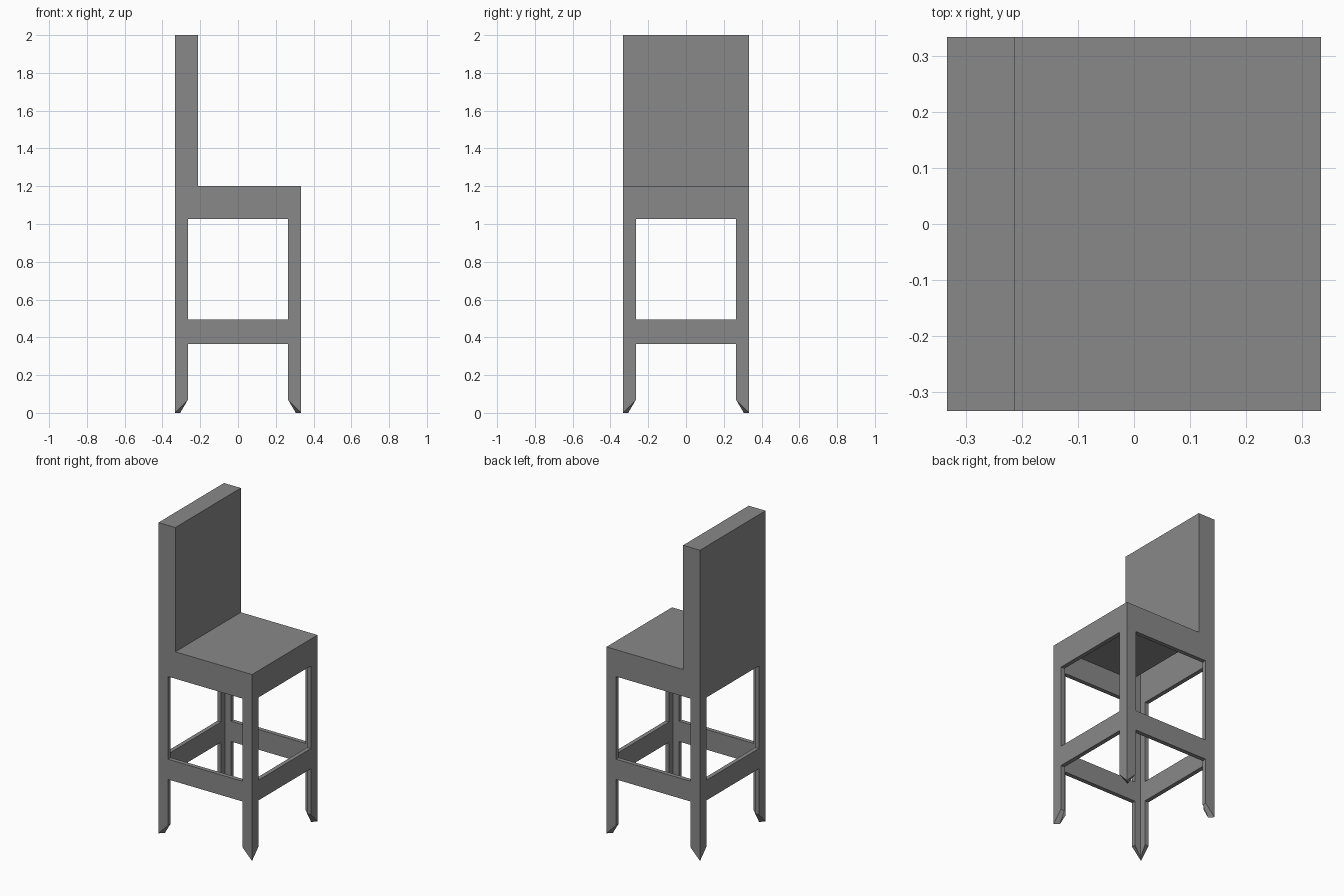
import bpy, bmesh
from math import radians
from mathutils import Matrix, Vector

if "Cube" in bpy.data.objects:
    bpy.data.objects.remove(bpy.data.objects["Cube"])

H, I, T = 0.333, 0.265, 0.027     # half width, opening half width, panel thickness
B = -0.213                        # x of the backrest's front face
SEAT, TOP = 1.2, 2.0

bm = bmesh.new()


def face(points, turn=0):
    rot = Matrix.Rotation(radians(turn), 4, 'Z')
    bm.faces.new([bm.verts.new(rot @ Vector(p)) for p in points])


def panel(outline, turn):
    """A face given as (u, z) points on the front side, turned about z."""
    face([(u, -H, z) for u, z in outline], turn)


# Outer skin: the four sides with legs, rails and aprons
for turn in (0, 90, 180, 270):
    for s in (-1, 1):
        a, b = s * I, s * H
        panel([(a, 0.07), (b, 0), (b, 0.365), (a, 0.365)], turn)            # tapered foot
        panel([(a, 0.365), (b, 0.365), (b, 0.495), (a, 0.495)], turn)       # rail end
        panel([(a, 0.495), (b, 0.495), (b, 1.027), (a, 1.027)], turn)       # upper leg
    panel([(-I, 0.365), (I, 0.365), (I, 0.495), (-I, 0.495)], turn)         # rail
    joint = {0: [(B, SEAT)], 180: [(-B, SEAT)]}.get(turn, [])
    panel([(-H, 1.027), (-I, 1.027), (I, 1.027), (H, 1.027),
           (H, SEAT), *joint, (-H, SEAT)], turn)                            # apron

# Outer skin: seat top and the backrest box
face([(B, -H, SEAT), (H, -H, SEAT), (H, H, SEAT), (B, H, SEAT)])
face([(-H, -H, TOP), (B, -H, TOP), (B, H, TOP), (-H, H, TOP)])
for x in (-H, B):
    face([(x, -H, SEAT), (x, H, SEAT), (x, H, TOP), (x, -H, TOP)])
for y in (-H, H):
    face([(-H, y, SEAT), (B, y, SEAT), (B, y, TOP), (-H, y, TOP)])
bmesh.ops.remove_doubles(bm, verts=bm.verts, dist=0.0005)
bmesh.ops.recalc_face_normals(bm, faces=bm.faces)

# Inner skin: same faces moved inward by the panel thickness, then closed rims
moves = [{-H: T, H: -T, B: -T}, {-H: T, H: -T}, {SEAT: -T, TOP: -T}]
rims = [e for e in bm.edges if e.is_boundary]
outer = list(bm.faces)
inner = {}
for v in list(bm.verts):
    co = v.co.copy()
    for axis in range(3):
        for value, step in moves[axis].items():
            if abs(v.co[axis] - value) < 0.001:
                co[axis] += step
    inner[v] = bm.verts.new(co)
for f in outer:
    bm.faces.new([inner[v] for v in reversed(f.verts)])
for e in rims:
    v, w = e.verts
    bm.faces.new([v, w, inner[w], inner[v]])
bmesh.ops.recalc_face_normals(bm, faces=bm.faces)
# Merge the coplanar pieces into clean flat panels
bmesh.ops.dissolve_limit(bm, angle_limit=radians(0.5), verts=bm.verts, edges=bm.edges)

me = bpy.data.meshes.new("chair_shell")
bm.to_mesh(me)
bm.free()
chair = bpy.data.objects.new("chair_shell", me)
bpy.context.collection.objects.link(chair)

# Dark grey finish
mat = bpy.data.materials.new("dark_grey")
mat.diffuse_color = (0.25, 0.25, 0.25, 1)
mat.use_nodes = True
mat.node_tree.nodes["Principled BSDF"].inputs["Base Color"].default_value = mat.diffuse_color
me.materials.append(mat)
